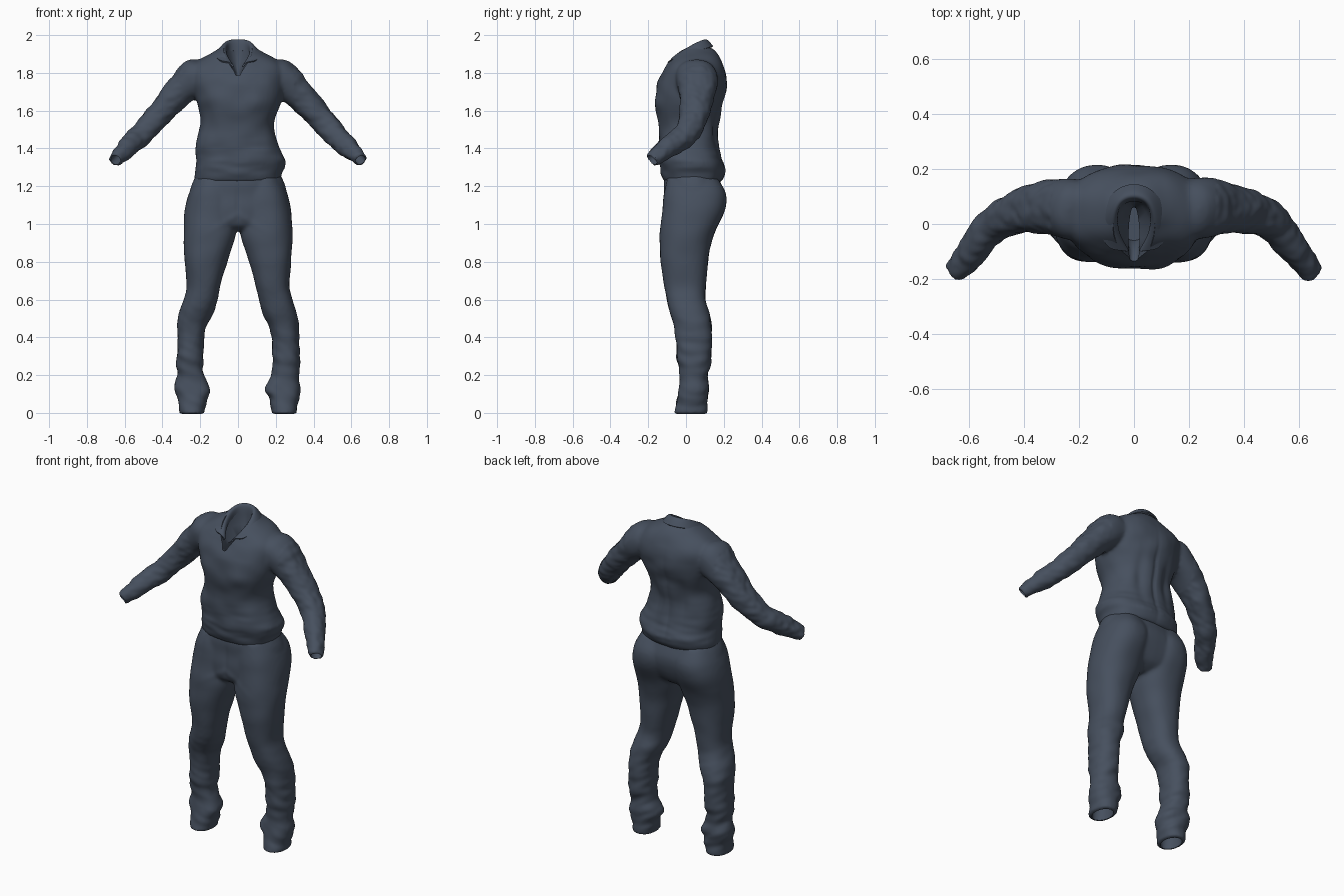
import bpy, bmesh, math
from mathutils import Vector, noise

if "Cube" in bpy.data.objects:
    bpy.data.objects.remove(bpy.data.objects["Cube"], do_unlink=True)

cloth = bpy.data.materials.new("slate blue cloth")
cloth.use_nodes = True
COLOUR = (0.062, 0.080, 0.113, 1)
cloth.diffuse_color = COLOUR
cloth.node_tree.nodes["Principled BSDF"].inputs["Base Color"].default_value = COLOUR


def spline(a, b, c, d, t):
    return 0.5 * (2 * b + (c - a) * t + (2 * a - 5 * b + 4 * c - d) * t * t
                  + (3 * b - a - 3 * c + d) * t ** 3)


def loft(bm, sections, steps=5, sides=40, power=2.3):
    """Closed skin through (centre, u axis, v axis) sections."""
    smooth = []
    last = len(sections) - 1
    for i in range(last):
        near = [sections[max(0, min(last, i + k))] for k in (-1, 0, 1, 2)]
        for s in range(steps):
            smooth.append([spline(*(n[k] for n in near), s / steps) for k in range(3)])
    smooth.append(sections[-1])
    rings = []
    for c, u, v in smooth:
        ring = []
        for j in range(sides):
            a = 2 * math.pi * j / sides
            ca, sa = math.cos(a), math.sin(a)
            p = c + u * math.copysign(abs(ca) ** (2 / power), ca) \
                  + v * math.copysign(abs(sa) ** (2 / power), sa)
            ring.append(bm.verts.new(p))
        rings.append(ring)
    for r, q in zip(rings, rings[1:]):
        for j in range(sides):
            k = (j + 1) % sides
            bm.faces.new((r[j], r[k], q[k], q[j]))
    bm.faces.new(rings[0][::-1])
    bm.faces.new(rings[-1])


def level(z, x0, x1, y0, y1):
    """Horizontal section from its extents."""
    return (Vector(((x0 + x1) / 2, (y0 + y1) / 2, z)),
            Vector(((x1 - x0) / 2, 0, 0)), Vector((0, (y1 - y0) / 2, 0)))


def tube(points):
    """Sections square to a path of (x, y, z, u radius, v radius)."""
    out = []
    for i, p in enumerate(points):
        a, b = points[max(0, i - 1)], points[min(len(points) - 1, i + 1)]
        t = (Vector(b[:3]) - Vector(a[:3])).normalized()
        u = Vector((-t.z, 0, t.x)).normalized()
        out.append((Vector(p[:3]), u * p[3], t.cross(u) * p[4]))
    return out


def flip(sections):
    return [tuple(Vector((-w.x, w.y, w.z)) for w in s) for s in sections]


def make(name, bm):
    bmesh.ops.recalc_face_normals(bm, faces=bm.faces[:])
    mesh = bpy.data.meshes.new(name)
    bm.to_mesh(mesh)
    bm.free()
    ob = bpy.data.objects.new(name, mesh)
    mesh.materials.append(cloth)
    bpy.context.collection.objects.link(ob)
    return ob


def activate(ob):
    bpy.ops.object.select_all(action='DESELECT')
    ob.select_set(True)
    bpy.context.view_layer.objects.active = ob


def apply_all(ob):
    activate(ob)
    for m in list(ob.modifiers):
        bpy.ops.object.modifier_apply(modifier=m.name)


def garment(name, skins, openings, folds):
    """Fuse overlapping skins, crease the cloth, then hollow the openings."""
    bm = bmesh.new()
    for s in skins:
        loft(bm, s)
    ob = make(name, bm)
    fuse = ob.modifiers.new("fuse", 'REMESH')
    fuse.mode, fuse.voxel_size = 'VOXEL', 0.01
    soft = ob.modifiers.new("soften", 'SMOOTH')
    soft.factor, soft.iterations = 0.5, 6
    apply_all(ob)
    moves = [v.normal * folds(v.co) for v in ob.data.vertices]
    for v, m in zip(ob.data.vertices, moves):
        v.co += m
    for s in openings:
        bm = bmesh.new()
        loft(bm, s, steps=1, sides=24, power=2)
        cutter = make("opening_cutter", bm)
        cutter.hide_render = True
        cut = ob.modifiers.new("opening", 'BOOLEAN')
        cut.operation, cut.solver, cut.object = 'DIFFERENCE', 'EXACT', cutter
        apply_all(ob)
        bpy.data.objects.remove(cutter, do_unlink=True)
    ob.data.materials.clear()
    ob.data.materials.append(cloth)
    activate(ob)
    bpy.ops.object.shade_smooth_by_angle(angle=math.radians(45))
    return ob


def bump(d, width):
    return math.exp(-(d / width) ** 2)


# Shirt: body, two sleeves, neck and cuff openings
body = [level(*r) for r in (
    (1.225, -.225, .225, -.115, .185), (1.26, -.23, .23, -.13, .205),
    (1.29, -.23, .24, -.135, .212), (1.34, -.222, .25, -.142, .195),
    (1.42, -.225, .215, -.142, .175), (1.52, -.2, .19, -.145, .172),
    (1.6, -.205, .21, -.157, .185), (1.67, -.225, .235, -.162, .205),
    (1.75, -.25, .25, -.148, .215), (1.82, -.255, .255, -.115, .203),
    (1.87, -.205, .205, -.085, .183), (1.91, -.13, .13, -.05, .155),
    (1.935, -.09, .09, -.02, .13))]
sleeve = tube([
    (.13, .05, 1.79, .07, .09), (.22, .055, 1.775, .1, .11),
    (.31, .06, 1.7, .082, .098), (.415, .045, 1.585, .068, .078),
    (.505, 0, 1.48, .062, .066), (.59, -.1, 1.4, .052, .056),
    (.65, -.18, 1.338, .036, .042)])
cuff = tube([(.6, -.11, 1.39, .03, .034), (.645, -.174, 1.343, .027, .032),
             (.69, -.238, 1.296, .027, .032)])
neck = [level(*r) for r in (
    (1.67, -.05, .05, -.06, .06), (1.77, -.03, .03, -.1, .06),
    (1.8, -.02, .02, -.17, .065), (1.86, -.06, .06, -.17, .08),
    (1.93, -.08, .08, -.17, .09), (2.05, -.08, .08, -.17, .09))]


def shirt_folds(p):
    d = .007 * noise.noise(Vector((p.x * 9, p.y * 9, p.z * 12)))
    if abs(p.x) > .3:
        d += .005 * noise.noise(Vector((p.x * 14, p.y * 30, p.z * 32)))
    elif p.y > .08:
        d -= .009 * bump(p.x, .012) * bump(p.z - 1.5, .2)
        d -= .012 * bump(abs(p.x) - .09, .03) * bump(p.z - 1.5, .14)
    elif p.y < -.05:
        d += .008 * bump(abs(p.x) - .1, .06) * bump(p.z - 1.64, .06)
    return d + .004 * noise.noise(Vector((p.x * 8, p.y * 8, p.z * 35))) * bump(p.z - 1.33, .1)


garment("shirt", [body, sleeve, flip(sleeve)], [neck, cuff, flip(cuff)], shirt_folds)

# Trousers: hips, two legs, open hems
hips = [level(z, -w, w, a, b) for z, w, a, b in (
    (1.3, .2, -.1, .15), (1.22, .242, -.118, .185), (1.15, .262, -.118, .203),
    (1.07, .272, -.122, .19), (1.0, .25, -.115, .15), (.965, .17, -.07, .09))]
leg = [level(*r) for r in (
    (1.24, .03, .22, -.1, .17), (1.16, .005, .262, -.118, .212),
    (1.07, .005, .28, -.124, .205), (.95, .012, .288, -.138, .15),
    (.82, .05, .284, -.135, .118), (.68, .092, .272, -.118, .108),
    (.6, .11, .288, -.103, .104), (.52, .132, .315, -.083, .127),
    (.44, .172, .322, -.06, .138), (.3, .183, .325, -.047, .133),
    (.2, .178, .324, -.034, .113), (.125, .143, .336, -.043, .122),
    (.075, .165, .318, -.048, .112), (-.006, .18, .31, -.064, .114))]
hem = [level(.12, .2, .285, -.01, .08), level(.03, .195, .295, -.045, .095),
       level(-.05, .195, .295, -.045, .095)]


def trouser_folds(p):
    low = max(0, min(1, (.65 - p.z) * 3))
    d = .005 * noise.noise(Vector((p.x * 7, p.y * 7, p.z * 9)))
    d += .008 * low * noise.noise(Vector((p.x * 10, p.y * 10, p.z * 22 + p.x * 9)))
    if p.y < -.05:
        d -= .005 * bump(p.x, .012) * bump(p.z - 1.1, .1)
        d += .004 * bump(abs(p.x) * .6 + p.z - 1.05, .02) * bump(p.x, .12)
    return d * min(1, max(0, p.z) * 20)


garment("trousers", [hips, leg, flip(leg)], [hem, flip(hem)], trouser_folds)

# Collar: inner stand, fold line and outer fall, from the back to the front point
rows = (
    ((0, .092, 1.92), (.05, .075, 1.915), (.068, .03, 1.9), (.058, -.045, 1.87), (.012, -.108, 1.815)),
    ((0, .1, 1.996), (.046, .086, 1.994), (.066, .04, 1.972), (.075, -.02, 1.922), (.04, -.092, 1.858)),
    ((0, .15, 1.94), (.075, .122, 1.935), (.118, .045, 1.908), (.122, -.035, 1.885), (.092, -.093, 1.857)))
bm = bmesh.new()
grid = [[bm.verts.new((-x, y, z)) for x, y, z in row[:0:-1]] + [bm.verts.new(p) for p in row]
        for row in rows]
for lower, upper in zip(grid, grid[1:]):
    for i in range(len(lower) - 1):
        bm.faces.new((lower[i], lower[i + 1], upper[i + 1], upper[i]))
collar = make("collar", bm)
round_off = collar.modifiers.new("round", 'SUBSURF')
round_off.levels = round_off.render_levels = 3
thick = collar.modifiers.new("thickness", 'SOLIDIFY')
thick.thickness, thick.offset = 0.009, 0
apply_all(collar)
bpy.ops.object.shade_smooth_by_angle(angle=math.radians(45))
